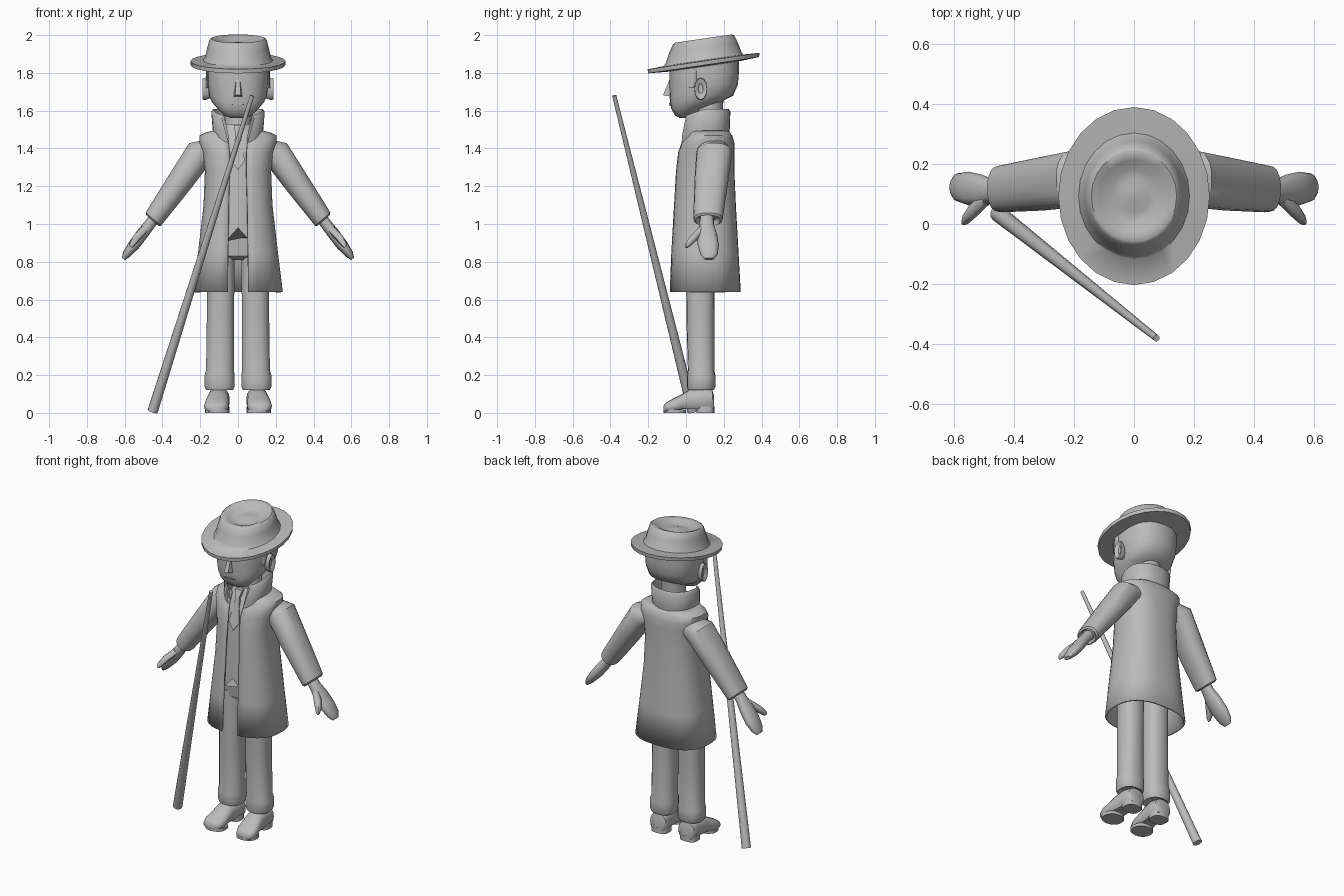
import bpy, bmesh, math
from mathutils import Vector as V

grey = bpy.data.materials.new("plain_grey")
grey.diffuse_color = (0.5, 0.5, 0.5, 1)
X, Y, Z = V((1, 0, 0)), V((0, 1, 0)), V((0, 0, 1))


def finish(name, bm, angle=40, recalc=True):
    if recalc:
        bmesh.ops.recalc_face_normals(bm, faces=bm.faces)
    me = bpy.data.meshes.new(name)
    bm.to_mesh(me)
    bm.free()
    ob = bpy.data.objects.new(name, me)
    bpy.context.collection.objects.link(ob)
    me.materials.append(grey)
    bpy.ops.object.select_all(action='DESELECT')
    ob.select_set(True)
    bpy.context.view_layer.objects.active = ob
    bpy.ops.object.shade_smooth_by_angle(angle=math.radians(angle))
    return ob


def loft(name, rings, closed=True, caps=True, angle=40):
    """Skin a list of equally long point rings."""
    bm = bmesh.new()
    vs = [[bm.verts.new(p) for p in r] for r in rings]
    n = len(vs[0])
    for a, b in zip(vs, vs[1:]):
        for i in range(n if closed else n - 1):
            j = (i + 1) % n
            bm.faces.new((a[i], a[j], b[j], b[i]))
    if caps and closed:
        bm.faces.new(vs[0])
        bm.faces.new(vs[-1])
    return finish(name, bm, angle)


def ring(c, u, v, ru, rv, n=16, p=2.0, gap=0.0):
    """Superellipse section starting at -v; gap leaves it open there by that half-width."""
    t0 = math.asin(min(1, (gap / ru)) ** (p / 2)) if gap else 0
    pts = []
    for i in range(n):
        t = t0 + (2 * math.pi - 2 * t0) * i / (n - 1 if gap else n)
        s, k = math.sin(t), -math.cos(t)
        pts.append(V(c) + u * math.copysign(abs(s) ** (2 / p), s) * ru
                   + v * math.copysign(abs(k) ** (2 / p), k) * rv)
    return pts


def level(z, rx, y0, y1, cx=0, **kw):
    return ring((cx, (y0 + y1) / 2, z), X, Y, rx, (y1 - y0) / 2, **kw)


def tube(name, s, pts, n=14, angle=40):
    """Limb in a slanted x-z plane: (x, y, z, half thickness, half width in y)."""
    rings = []
    d = (V(pts[-1][:3]) - V(pts[0][:3]))
    d.y = 0
    u = V((-d.z, 0, d.x)).normalized()
    u.x *= s
    for x, y, z, a, b in pts:
        rings.append(ring((s * x, y, z), u, Y, a, b, n=n, p=2.3))
    return loft(name, rings, angle=angle)


def plate(name, pts, depth):
    """Front-facing flat outline (x, y, z) given a little depth in y."""
    bm = bmesh.new()
    a = [bm.verts.new(p) for p in pts]
    b = [bm.verts.new((p[0], p[1] + depth, p[2])) for p in pts]
    bm.faces.new(a)
    bm.faces.new(b[::-1])
    for i in range(len(a)):
        j = (i + 1) % len(a)
        bm.faces.new((a[i], b[i], b[j], a[j]))
    return finish(name, bm)


# hat: brim and dented crown in one profile, tilted back
hat = []
for rx, ry, h in [(.15, .17, -.02), (.25, .294, -.012), (.252, .296, .01), (.185, .21, .014), (.175, .2, .03),
                  (.163, .182, .08), (.152, .162, .122), (.142, .15, .129), (.115, .12, .12),
                  (.08, .088, .1), (.05, .055, .1), (.02, .02, .108)]:
    hat.append([V((p.x, p.y, 1.853 + h + .147 * (p.y - .095))) for p in
                ring((0, .093, 0), X, Y, rx, ry, n=24)])
loft("hat", hat, angle=50)

# head with jaw
loft("head", [level(z, rx, a, b, n=24, p=2.4) for z, rx, a, b in [
    (1.562, .04, -.035, .02), (1.575, .075, -.058, .04), (1.61, .108, -.078, .08),
    (1.645, .138, -.085, .18), (1.68, .154, -.087, .25), (1.74, .165, -.088, .275),
    (1.80, .168, -.088, .28), (1.87, .165, -.088, .28)]], angle=50)

# nose wedge
bm = bmesh.new()
tri = [bm.verts.new(p) for p in [(-.024, -.08, 1.675), (.024, -.08, 1.675), (.014, -.122, 1.682),
                                 (-.014, -.122, 1.682), (-.01, -.085, 1.77), (.01, -.085, 1.77)]]
for f in [(0, 1, 2, 3), (3, 2, 5, 4), (0, 3, 4), (1, 5, 2), (0, 4, 5, 1)]:
    bm.faces.new([tri[i] for i in f])
finish("nose", bm, 20)

# mouth
plate("mouth", [(-.04, -.088, 1.632), (0, -.09, 1.64), (.04, -.088, 1.632), (0, -.088, 1.626)], .009)

# neck
loft("neck", [level(1.44, .075, .04, .19), level(1.54, .07, .05, .19), level(1.68, .075, .06, .2)])

# vest body with a notched lower edge
vest = [level(z, rx, a, b, n=32, p=2.5) for z, rx, a, b in [
    (.9, .165, -.052, .24), (1.1, .155, -.045, .235), (1.3, .15, -.035, .23),
    (1.42, .15, -.02, .22), (1.48, .1, .015, .2), (1.53, .075, .035, .19)]]
for p in vest[0]:
    if p.y < 0:
        p.z = max(.9, .98 - 1.1 * abs(p.x))
loft("vest", vest)

# necktie: knot and blade
plate("tie_blade", [(-.012, -.005, 1.48), (.012, -.005, 1.48), (.036, -.043, 1.335), (0, -.05, 1.285),
                    (-.036, -.043, 1.335)], .012)
plate("tie_knot", [(-.024, .008, 1.525), (.024, .008, 1.525), (.013, -.012, 1.478), (-.013, -.012, 1.478)], .025)

# open-fronted long coat
coat = loft("coat", [level(z, rx, a, b, n=33, p=2.5, gap=g) for z, rx, a, b, g in [
    (.64, .238, -.088, .29, .055), (.85, .212, -.08, .278, .053), (1.1, .183, -.066, .264, .05),
    (1.28, .176, -.055, .256, .045), (1.38, .19, -.043, .256, .045), (1.43, .205, -.025, .256, .05),
    (1.468, .205, .005, .245, .055), (1.485, .17, .01, .232, .06), (1.5, .11, .0, .21, .06)]],
    closed=False, angle=55)
mod = coat.modifiers.new("thickness", 'SOLIDIFY')
mod.thickness, mod.offset = .012, -1

# turned-up collar, lower toward its front ends
rows = []
for z, rx, a, b, g in [(1.46, .115, -.015, .215, .04), (1.53, .112, -.015, .21, .055),
                       (1.61, .13, -.015, .225, .075), (1.595, .142, -.022, .235, .085),
                       (1.51, .135, -.03, .232, .06), (1.47, .13, -.03, .228, .05)]:
    r = level(z, rx, a, b, n=25, p=2.3, gap=g)
    for p in r:
        p.z -= .35 * max(0, .1 - p.y)
    rows.append(r)
collar = loft("collar", rows, closed=False, angle=50)

# hips
loft("hips", [level(z, rx, a, b, n=20, p=2.5) for z, rx, a, b in [
    (.81, .1, .03, .13), (.83, .155, .0, .16), (1.0, .15, -.02, .18)]])

for s, side in ((-1, "right"), (1, "left")):
    # sleeve and hand
    tube(side + "_sleeve", s, [
        (.13, .145, 1.4, .07, .075), (.2, .15, 1.378, .078, .095), (.3, .135, 1.235, .07, .09),
        (.435, .118, 1.045, .056, .079), (.448, .117, 1.025, .054, .077), (.452, .116, 1.018, .045, .066),
        (.44, .116, 1.035, .035, .045)], n=18)
    tube(side + "_hand", s, [
        (.43, .11, 1.045, .03, .036), (.47, .11, .995, .03, .038), (.505, .112, .95, .032, .052),
        (.55, .118, .89, .031, .056), (.59, .122, .84, .022, .046), (.606, .122, .815, .01, .025)], n=12, angle=50)
    tube(side + "_thumb", s, [(.49, .085, .975, .02, .022), (.535, .045, .93, .021, .026),
                              (.56, .015, .895, .017, .018), (.568, .004, .878, .008, .008)], n=8, angle=50)
    # trouser leg with a turned cuff
    loft(side + "_trouser_leg", [level(z, rx, a, b, cx=s * c, n=18, p=2.4) for z, rx, a, b, c in [
        (.135, .05, .03, .13, .097), (.12, .072, .01, .148, .097), (.14, .081, .005, .156, .098),
        (.195, .081, .005, .156, .098), (.225, .075, .01, .15, .095), (.5, .073, .002, .15, .093),
        (.86, .073, .0, .155, .09)]])
    # shoe: rounded upper from heel to toe, sections across y
    shoe = []
    for y, w, h in [(.148, .045, .09), (.14, .056, .12), (.08, .058, .135), (.02, .056, .125),
                    (-.02, .062, .1), (-.07, .066, .075), (-.105, .055, .055), (-.118, .03, .04)]:
        base = .02 if y > -.03 else .008
        cx = s * (.1 + .08 * max(0, .1 - y))
        shoe.append([V((p.x, y, max(base, p.z))) for p in
                     ring((cx, y, base + (h - base) * .42), X, Z, w, (h - base) * .58, n=16, p=2.4)])
    loft(side + "_shoe", shoe, angle=50)
    loft(side + "_sole", [level(z, .066, -.12, .0, cx=s * .11, n=16, p=2.3) for z in (0, .018)])
    loft(side + "_heel", [level(z, .055, .055, .15, cx=s * .101, n=16, p=3) for z in (0, .035)])
    # ear
    loft(side + "_ear", [ring((s * x, .078, 1.715), Y, Z, a, b, n=12) for x, a, b in [
        (.14, .022, .045), (.172, .034, .06), (.188, .033, .056), (.184, .02, .036), (.175, .012, .025)]])
    # hair edge in front of the ear
    loft(side + "_sideburn", [level(z, .008, .015, y1, cx=s * .161, n=8) for z, y1 in
                              ((1.72, .04), (1.76, .06), (1.83, .06))])

# walking stick
a, b = V((-.452, .035, .008)), V((.075, -.38, 1.68))
d = (b - a).normalized()
u = d.cross(Z).normalized()
v = d.cross(u)
loft("walking_stick", [ring(a, u, v, .028, .028, n=12), ring(b, u, v, .011, .011, n=12)])
